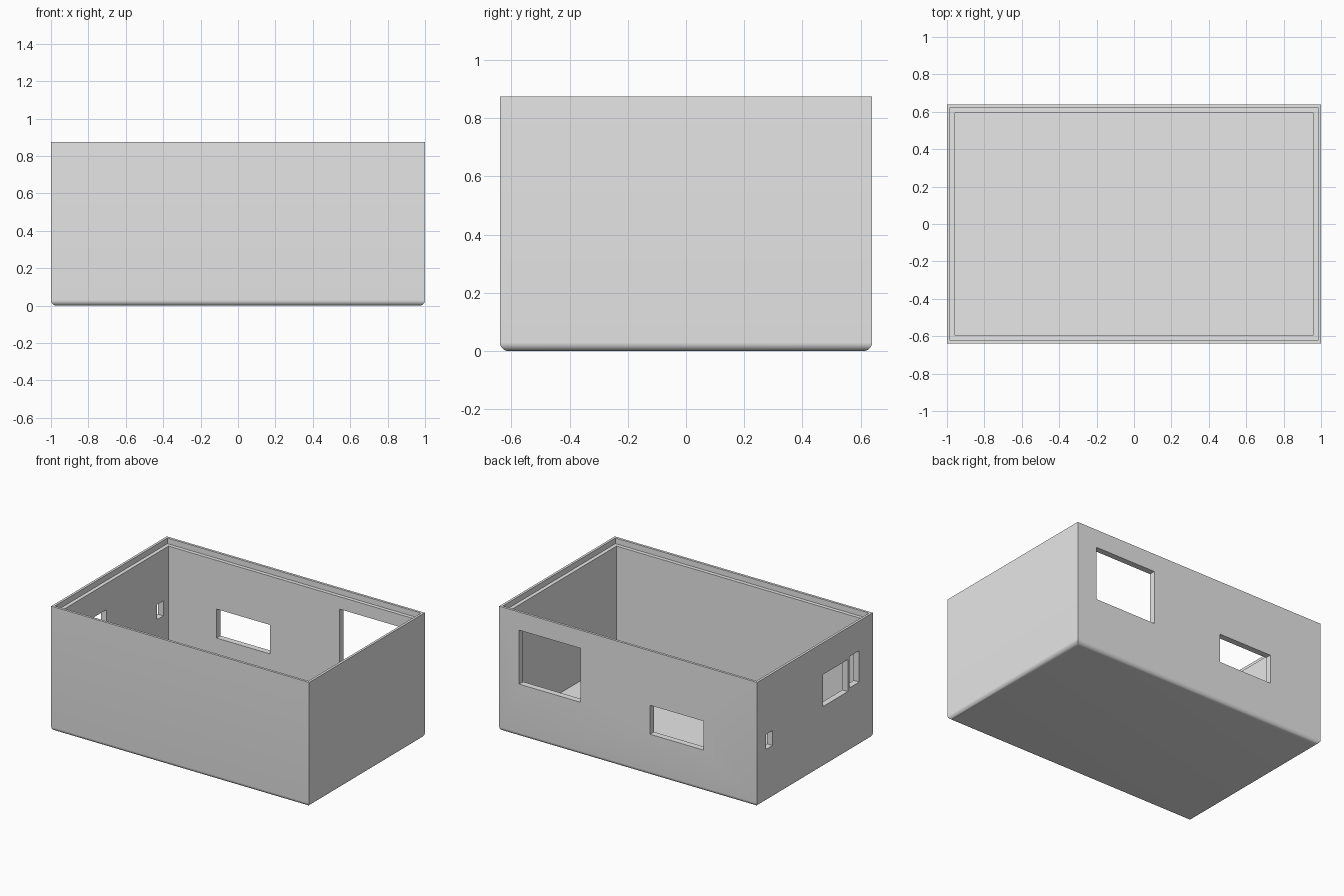
import bpy
import bmesh
from math import radians
from mathutils import Matrix, Vector

default = bpy.data.objects.get("Cube")
if default:
    bpy.data.objects.remove(default, do_unlink=True)

HX, HY, H = 1.0, 0.64, 0.875      # half width, half depth, height
WALL, LIP, LIP_DEPTH = 0.043, 0.017, 0.04

grey = bpy.data.materials.new("plain grey")
grey.use_nodes = True
grey.diffuse_color = (0.8, 0.8, 0.8, 1)
grey.node_tree.nodes["Principled BSDF"].inputs["Base Color"].default_value = grey.diffuse_color


def box(name, lo, hi, bottom_radius=0):
    """Box between two corners, with optional rounding of its bottom edges."""
    lo, hi = Vector(lo), Vector(hi)
    bm = bmesh.new()
    bmesh.ops.create_cube(bm, size=1, matrix=Matrix.Translation((lo + hi) / 2)
                          @ Matrix.Diagonal((*(hi - lo), 1)))
    if bottom_radius:
        edges = [e for e in bm.edges if all(v.co.z < lo.z + 0.001 for v in e.verts)]
        bmesh.ops.bevel(bm, geom=edges, offset=bottom_radius, segments=8,
                        profile=0.5, affect='EDGES')
    mesh = bpy.data.meshes.new(name)
    bm.to_mesh(mesh)
    bm.free()
    mesh.materials.append(grey)
    obj = bpy.data.objects.new(name, mesh)
    bpy.context.collection.objects.link(obj)
    return obj


def cut(target, lo, hi):
    """Subtract a box from the target and discard the cutter."""
    cutter = box("cutter", lo, hi)
    cutter.hide_render = True
    mod = target.modifiers.new("cut", 'BOOLEAN')
    mod.operation, mod.solver, mod.object = 'DIFFERENCE', 'EXACT', cutter
    bpy.ops.object.modifier_apply(modifier=mod.name)
    bpy.data.objects.remove(cutter, do_unlink=True)


# Outer body with rounded bottom edges
case = box("open_case", (-HX, -HY, 0), (HX, HY, H), 0.03)
bpy.context.view_layer.objects.active = case
case.select_set(True)

# Main cavity, then the recessed ledge around the rim
for inset, floor in ((WALL, WALL), (LIP, H - LIP_DEPTH)):
    cut(case, (inset - HX, inset - HY, floor), (HX - inset, HY - inset, H + 0.1))

# Back wall openings: x range, z range
for x0, x1, z0, z1 in ((0.37, 0.845, 0.37, 0.748), (-0.585, -0.17, 0.29, 0.493)):
    cut(case, (x0, HY - 0.1, z0), (x1, HY + 0.1, z1))

# Side wall openings at -x: y range, z range
for y0, y1, z0, z1 in ((0.469, 0.54, 0.368, 0.473), (-0.364, -0.088, 0.428, 0.652),
                       (-0.49, -0.38, 0.447, 0.666)):
    cut(case, (-HX - 0.1, y0, z0), (-HX + 0.1, y1, z1))

bpy.ops.object.shade_smooth_by_angle(angle=radians(30))
